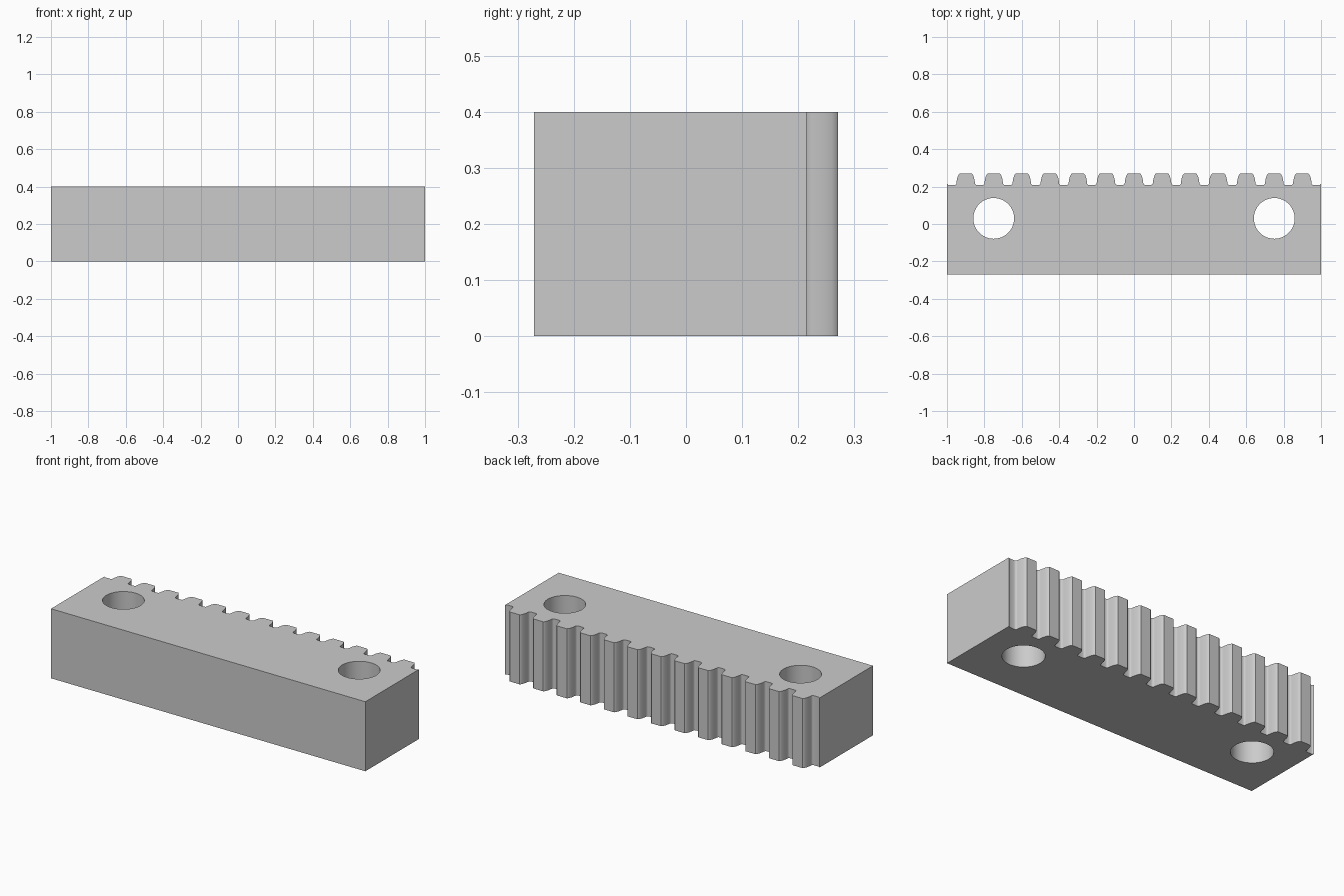
import bpy, bmesh, math

cube = bpy.data.objects.get("Cube")
if cube:
    bpy.data.objects.remove(cube, do_unlink=True)

HEIGHT, FRONT, PITCH, TEETH = 0.40, -0.271, 0.15, 13
HOLE_X, HOLE_Y, HOLE_R = 0.75, 0.03, 0.109

steel = bpy.data.materials.new("plain grey")
steel.use_nodes = True
GREY = (0.6, 0.6, 0.6, 1)
steel.diffuse_color = GREY
steel.node_tree.nodes["Principled BSDF"].inputs["Base Color"].default_value = GREY

# Half of one tooth, from the tip to the root: offset from centre, depth
half = [(0.031, 0.271), (0.036, 0.267), (0.040, 0.260), (0.044, 0.249),
        (0.047, 0.236), (0.049, 0.224), (0.050, 0.215), (0.053, 0.211),
        (0.057, 0.209), (0.063, 0.208)]
tooth = [(-x, y) for x, y in reversed(half)] + half

# Rack outline: front corners, then the toothed back edge
outline = [(1, FRONT), (-1, FRONT)]
outline += [(-1 + x - 0.05, y) for x, y in half if x >= 0.05]
for i in range(TEETH):
    centre = (i - (TEETH - 1) / 2) * PITCH
    outline += [(centre + x, y) for x, y in tooth]
outline += [(1 - x + 0.05, y) for x, y in reversed(half) if x >= 0.05]


def prism(name, points, z0, z1):
    """Extrude a flat outline between two heights."""
    bm = bmesh.new()
    face = bm.faces.new([bm.verts.new((x, y, z0)) for x, y in points])
    top = bmesh.ops.extrude_face_region(bm, geom=[face])["geom"]
    verts = [v for v in top if isinstance(v, bmesh.types.BMVert)]
    bmesh.ops.translate(bm, verts=verts, vec=(0, 0, z1 - z0))
    bmesh.ops.recalc_face_normals(bm, faces=bm.faces)
    mesh = bpy.data.meshes.new(name)
    bm.to_mesh(mesh)
    bm.free()
    mesh.materials.append(steel)
    obj = bpy.data.objects.new(name, mesh)
    bpy.context.collection.objects.link(obj)
    return obj


rack = prism("toothed_rack", outline, 0, HEIGHT)
bpy.context.view_layer.objects.active = rack
rack.select_set(True)

# Two bolt holes straight through
for side in (-1, 1):
    circle = [(side * HOLE_X + HOLE_R * math.cos(a), HOLE_Y + HOLE_R * math.sin(a))
              for a in (math.tau * k / 64 for k in range(64))]
    cutter = prism("hole_cutter", circle, -0.1, HEIGHT + 0.1)
    cutter.hide_render = True
    mod = rack.modifiers.new("bolt_hole", "BOOLEAN")
    mod.operation, mod.solver, mod.object = "DIFFERENCE", "EXACT", cutter
    bpy.ops.object.modifier_apply(modifier=mod.name)
    bpy.data.objects.remove(cutter, do_unlink=True)

bpy.ops.object.shade_smooth_by_angle(angle=math.radians(35))
